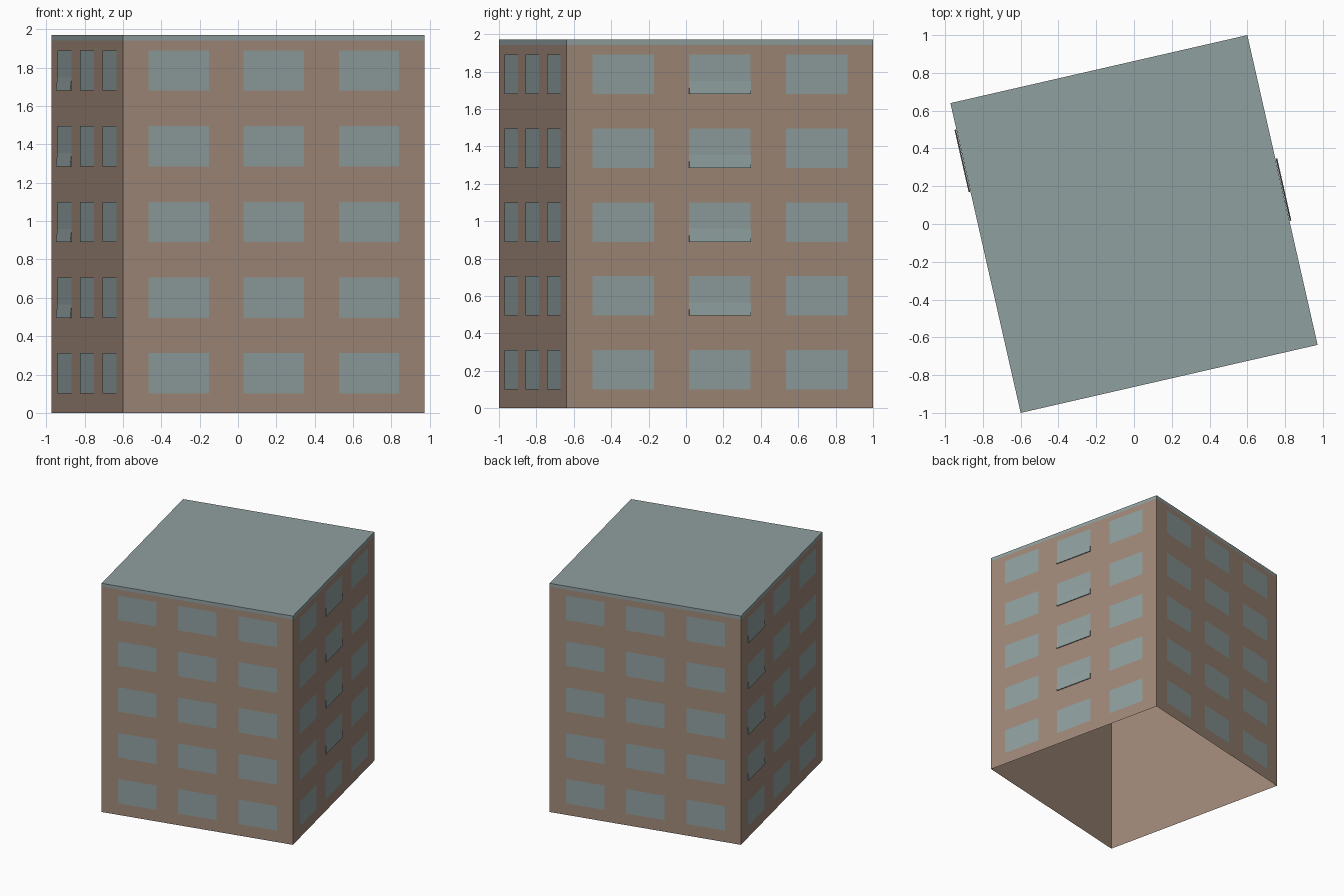
import bpy
import bmesh
from mathutils import Vector

cube = bpy.data.objects.get("Cube")
if cube:
    bpy.data.objects.remove(cube, do_unlink=True)


def make_material(name, rgb):
    mat = bpy.data.materials.new(name)
    mat.use_nodes = True
    mat.diffuse_color = (*rgb, 1)
    mat.node_tree.nodes["Principled BSDF"].inputs["Base Color"].default_value = (*rgb, 1)
    return mat


BROWN = make_material("brown_wall", (0.35, 0.25, 0.19))
TEAL = make_material("grey_teal", (0.28, 0.35, 0.35))

UP = Vector((0, 0, 1))
EAVES, TOP = 1.942, 1.971
# Footprint corners, counter-clockwise from the front
CORNERS = [Vector(p) for p in ((-0.6, -1, 0), (0.972, -0.64, 0), (0.6, 1, 0), (-0.972, 0.64, 0))]
COLUMNS = [(0.085, 0.286), (0.4, 0.601), (0.716, 0.916)]
ROWS = [0.1 + 0.395 * i for i in range(5)]
WINDOW_HEIGHT = 0.211
FLAP_HEIGHT = 0.07


def add_face(bm, points):
    return bm.faces.new([bm.verts.new(p) for p in points])


def add_object(name, bm, mat):
    bmesh.ops.remove_doubles(bm, verts=bm.verts, dist=0.0001)
    mesh = bpy.data.meshes.new(name)
    bm.to_mesh(mesh)
    bm.free()
    mesh.materials.append(mat)
    obj = bpy.data.objects.new(name, mesh)
    bpy.context.collection.objects.link(obj)


def add_band(bm, low, high):
    for i, a in enumerate(CORNERS):
        b = CORNERS[(i + 1) % 4]
        add_face(bm, [a + UP * low, b + UP * low, b + UP * high, a + UP * high])


# Wall shell, open underneath
bm = bmesh.new()
add_band(bm, 0, EAVES)
add_object("walls", bm, BROWN)

# Flat roof with a flush rim
bm = bmesh.new()
add_band(bm, EAVES, TOP)
add_face(bm, [c + UP * TOP for c in CORNERS])
add_object("roof", bm, TEAL)

# Window panes; one column on each side wall has flaps ajar above the ground floor
FLAP_COLUMN = {"right": 1, "left": 0}
for i, side in enumerate(("front", "right", "back", "left")):
    start, end = CORNERS[i], CORNERS[(i + 1) % 4]
    along = end - start
    out = along.cross(UP).normalized()
    panes, flaps = bmesh.new(), bmesh.new()
    for col, (u0, u1) in enumerate(COLUMNS):
        for row, z in enumerate(ROWS):
            left = start + along * u0 + out * 0.002 + UP * z
            right = start + along * u1 + out * 0.002 + UP * z
            rise = UP * WINDOW_HEIGHT
            add_face(panes, [left, right, right + rise, left + rise])
            if FLAP_COLUMN.get(side) == col and row > 0:
                hinge = UP * FLAP_HEIGHT
                low_left, low_right = left + out * 0.008, right + out * 0.008
                add_face(flaps, [low_left, low_right, right + hinge, left + hinge])
                add_face(flaps, [left, right, low_right, low_left])
                add_face(flaps, [right, right + hinge, low_right])
                add_face(flaps, [left, low_left, left + hinge])
    add_object(side + "_windows", panes, TEAL)
    if side in FLAP_COLUMN:
        add_object(side + "_window_flaps", flaps, TEAL)
    else:
        flaps.free()
